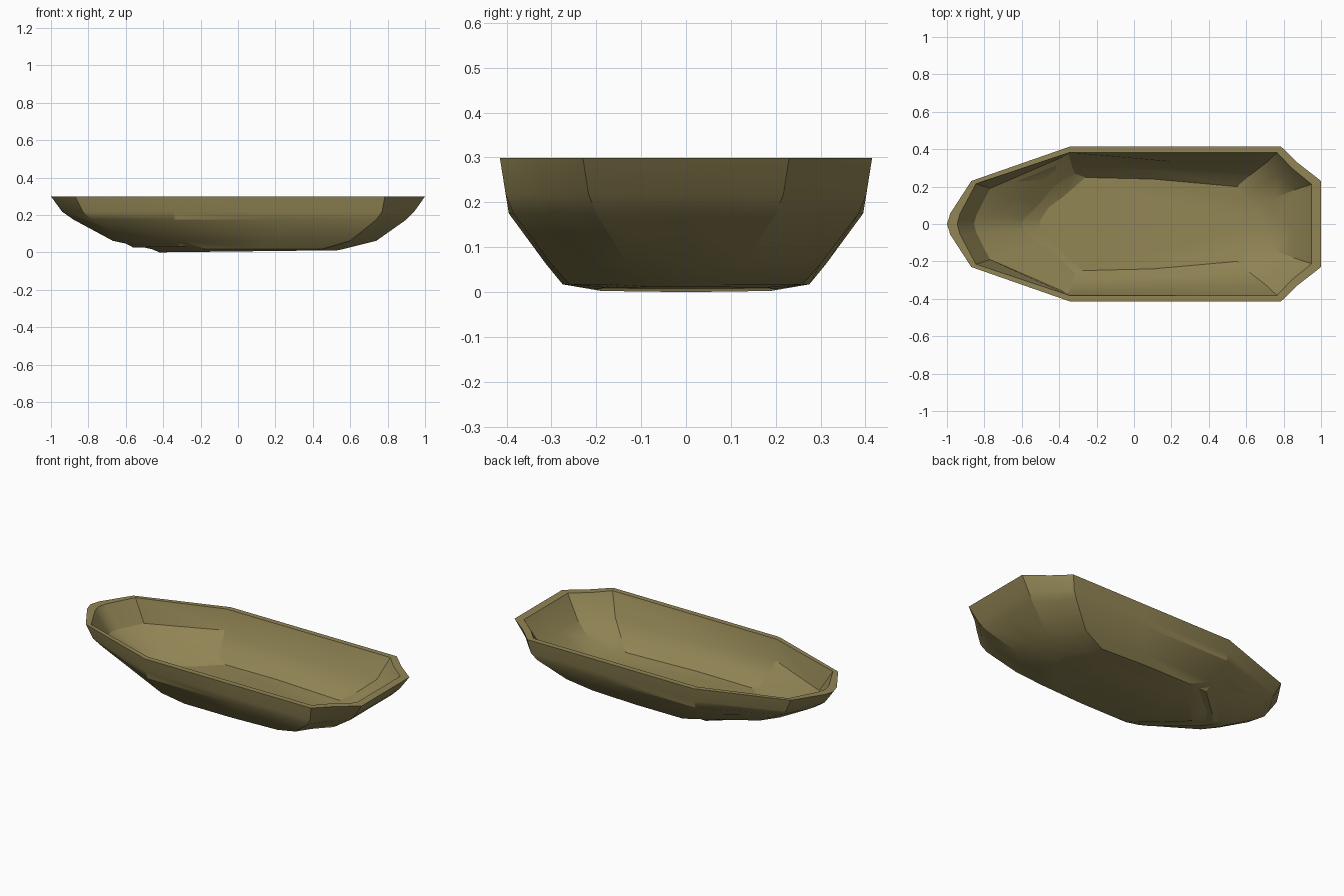
import bpy, bmesh, math
from mathutils import Vector

if "Cube" in bpy.data.objects:
    bpy.data.objects.remove(bpy.data.objects["Cube"])

# One olive colour for the whole shell
olive = bpy.data.materials.new("olive_brown")
olive.diffuse_color = (0.285, 0.235, 0.09, 1)
olive.use_nodes = True
olive.node_tree.nodes["Principled BSDF"].inputs["Base Color"].default_value = olive.diffuse_color

# Half cross-sections, keel outside -> rim -> floor inside:
# z, bow tip x, then (x, y) for bow shoulder, front side, mid side, rear side, stern corner
RINGS = [
    (0.008, -0.42, (-.37, .07), (-.22, .19), (.12, .20), (.42, .18), (.53, .07)),
    (0.020, -0.46, (-.41, .08), (-.17, .275), (.15, .275), (.45, .26), (.56, .08)),
    (0.065, -0.67, (-.59, .13), (-.30, .312), (.18, .312), (.60, .30), (.74, .13)),
    (0.178, -0.88, (-.78, .20), (-.34, .395), (.25, .395), (.74, .385), (.90, .20)),
    (0.220, -0.94, (-.83, .217), (-.34, .402), (.26, .402), (.77, .402), (.942, .217)),
    (0.302, -1.00, (-.87, .23), (-.34, .415), (.26, .415), (.785, .415), (1.0, .23)),
    (0.302, -0.945, (-.845, .215), (-.345, .382), (.25, .382), (.765, .382), (.95, .212)),
    (0.174, -0.855, (-.77, .19), (-.35, .372), (.24, .33), (.71, .33), (.865, .185)),
    (0.095, -0.69, (-.60, .14), (-.33, .305), (.17, .28), (.62, .26), (.75, .14)),
    (0.040, -0.56, (-.49, .09), (-.31, .25), (.10, .24), (.55, .20), (.66, .09)),
]


def outline(z, bow, b, c, m, d, f):
    """Full closed ring, mirrored over y = 0."""
    tip = (bow + (b[0] - bow) * 0.14, b[1] * 0.25)      # blunt bow
    chamfer = ((d[0] + f[0]) / 2 - 0.016, (d[1] + f[1]) / 2 + 0.004)
    half = [tip, b, c, m, d, chamfer, f]
    pts = [(bow, 0)] + half + [(f[0], 0)] + [(x, -y) for x, y in reversed(half)]
    return [Vector((x, y, z)) for x, y in pts]


# Loft the open hull shell
bm = bmesh.new()
loops = [[bm.verts.new(p) for p in outline(*r)] for r in RINGS]
n = len(loops[0])
for lo, hi in zip(loops, loops[1:]):
    for i in range(n):
        j = (i + 1) % n
        bm.faces.new((lo[i], lo[j], hi[j], hi[i]))
bm.faces.new(loops[0])     # underside
bm.faces.new(loops[-1])    # inner floor

# The bottom dips slightly at the front; the inner floor rises to the stern
for v in loops[0]:
    v.co.z = 0.003 + 0.011 * (v.co.x + 0.42) / 0.95
for v in loops[-1]:
    v.co.z = 0.04 + 0.02 * v.co.x
low = min(v.co.z for v in bm.verts)
for v in bm.verts:
    v.co.z -= low
bmesh.ops.recalc_face_normals(bm, faces=bm.faces)

mesh = bpy.data.meshes.new("boat_hull")
bm.to_mesh(mesh)
bm.free()
mesh.materials.append(olive)
hull = bpy.data.objects.new("boat_hull", mesh)
bpy.context.collection.objects.link(hull)

# Soft facets with crisp rim and creases
bpy.context.view_layer.objects.active = hull
hull.select_set(True)
bpy.ops.object.shade_smooth_by_angle(angle=math.radians(25))
